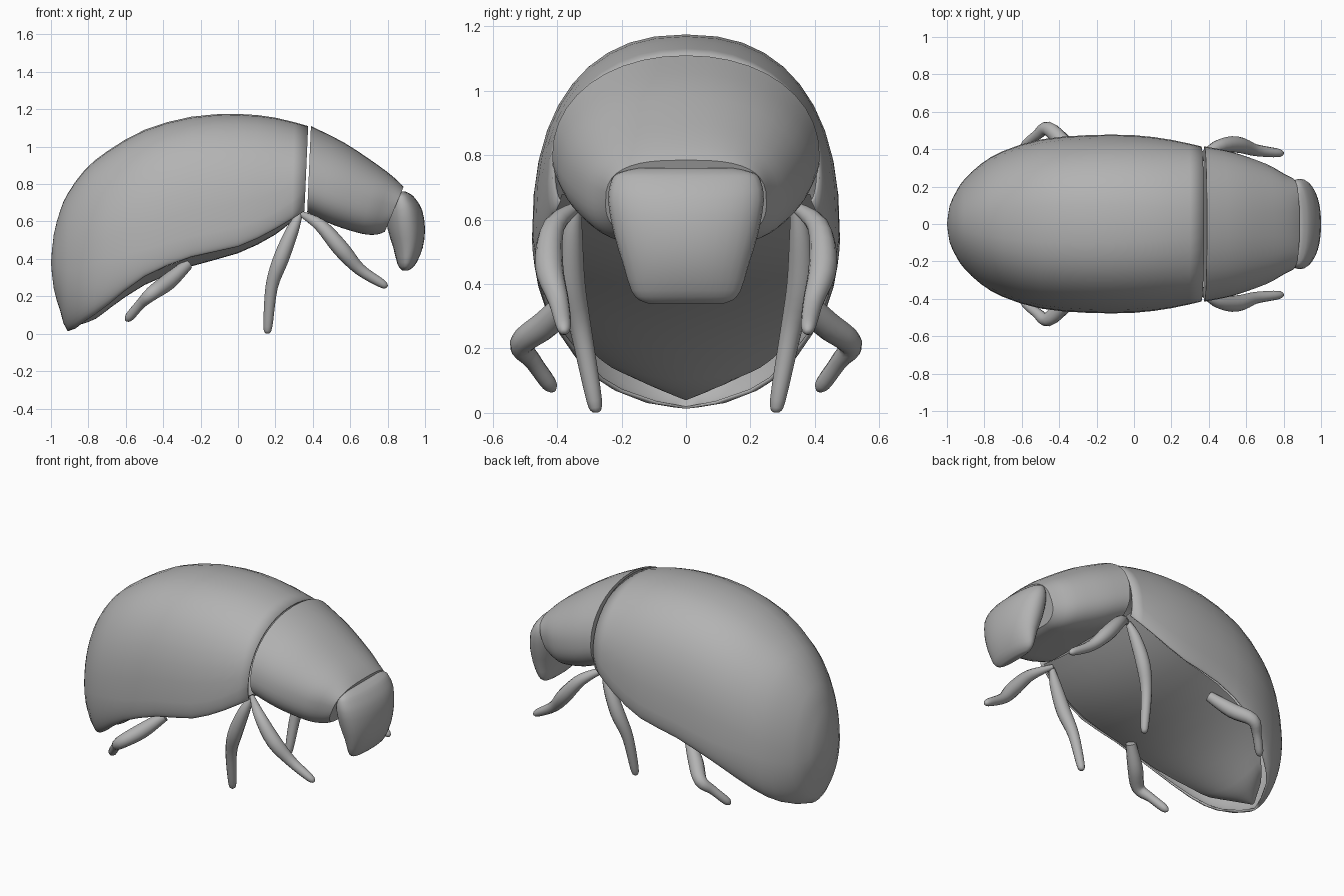
import bpy, bmesh, math
from mathutils import Vector

if "Cube" in bpy.data.objects:
    bpy.data.objects.remove(bpy.data.objects["Cube"])

mat = bpy.data.materials.new("plain grey")
mat.diffuse_color = (0.45, 0.45, 0.45, 1)
mat.use_nodes = True
mat.node_tree.nodes["Principled BSDF"].inputs["Base Color"].default_value = mat.diffuse_color


def finish(ob, angle=40):
    ob.data.materials.clear()
    ob.data.materials.append(mat)
    bpy.ops.object.select_all(action='DESELECT')
    ob.select_set(True)
    bpy.context.view_layer.objects.active = ob
    bpy.ops.object.shade_smooth_by_angle(angle=math.radians(angle))


def loft(name, rings, closed=False, caps=(False, False), angle=40):
    """Skin a list of equal-length point rings."""
    bm = bmesh.new()
    vs = [[bm.verts.new(p) for p in r] for r in rings]
    n = len(vs[0])
    for a, b in zip(vs, vs[1:]):
        for i in range(n if closed else n - 1):
            j = (i + 1) % n
            bm.faces.new((a[i], a[j], b[j], b[i]))
    for cap, r in zip(caps, (vs[0], vs[-1])):
        if cap:
            bm.faces.new(r)
    bmesh.ops.remove_doubles(bm, verts=bm.verts, dist=0.0005)
    bmesh.ops.recalc_face_normals(bm, faces=bm.faces)
    me = bpy.data.meshes.new(name)
    bm.to_mesh(me)
    bm.free()
    ob = bpy.data.objects.new(name, me)
    bpy.context.collection.objects.link(ob)
    finish(ob, angle)
    return ob


def arch(xt, xb, zt, w, zm, zb, yr, e, low=2.0, n=10):
    """Arched section: top zt, widest w at height zm, ending at (yr, zb)."""
    half = []
    if xt < -0.905:
        yr = 0  # the tail is closed underneath
    for i in range(n + 1):
        t = math.pi / 2 * i / n
        half.append((w * math.sin(t) ** (2 / e), zm + (zt - zm) * max(0, math.cos(t)) ** (2 / e)))
    for i in range(1, n + 1):
        t = math.pi / 2 * i / n
        half.append((yr + (w - yr) * max(0, math.cos(t)) ** (2 / low),
                     zm - (zm - zb) * math.sin(t) ** (2 / low)))
    pts = [(-y, z) for y, z in reversed(half[1:])] + half
    return [(xt + (xb - xt) * (zt - z) / (zt - zb), y, z) for y, z in pts]


def smooth_rows(rows, steps=3):
    """Catmull-Rom interpolation of the section table."""
    out = []
    for k in range(len(rows) - 1):
        p0, p1, p2, p3 = (rows[min(max(k + d, 0), len(rows) - 1)] for d in (-1, 0, 1, 2))
        for s in range(steps):
            t = s / steps
            out.append([0.5 * (2 * b + (c - a) * t + (2 * a - 5 * b + 4 * c - d) * t * t
                               + (3 * b - a - 3 * c + d) * t ** 3)
                        for a, b, c, d in zip(p0, p1, p2, p3)])
    return out + [list(rows[-1])]


# wing case: x top, x bottom, top z, half width, widest z, rim z, rim y, squareness
shell_rows = [
    (-1.0, -1.0, .38, .0001, .3799, .3798, 0, 2),
    (-.985, -.985, .53, .10, .37, .24, 0, 2),
    (-.95, -.95, .66, .175, .35, .12, 0, 2),
    (-.91, -.91, .75, .235, .34, .013, 0, 2.1),
    (-.82, -.82, .875, .32, .36, .065, .20, 2.2),
    (-.70, -.70, .975, .39, .40, .15, .31, 2.3),
    (-.50, -.50, 1.09, .452, .45, .305, .42, 2.4),
    (-.25, -.25, 1.16, .475, .52, .41, .45, 2.4),
    (0, 0, 1.175, .475, .57, .465, .45, 2.35),
    (.20, .20, 1.155, .45, .65, .56, .43, 2.25),
    (.375, .355, 1.11, .415, .76, .655, .39, 2.1)]
shell = loft("wing_case", [arch(*r) for r in smooth_rows(shell_rows, 2)])
solid = shell.modifiers.new("thickness", 'SOLIDIFY')
solid.thickness = 0.01
solid.offset = -1

# belly: x, edge z, half width, bulge
belly_rows = [(.35, .68, .385, .03), (.2, .57, .42, .04), (0, .475, .44, .045),
              (-.25, .41, .44, .05), (-.5, .31, .405, .05), (-.68, .2, .30, .06),
              (-.76, .14, .23, .06), (-.84, .11, .13, .06), (-.89, .08, .03, .04)]
loft("belly", [[(x, w * v / 8, z - b * (1 - (v / 8) ** 2)) for v in range(-8, 9)]
               for x, z, w, b in smooth_rows(belly_rows, 2)])

# thorax collar, leaning forward at the top
thorax_rows = [
    (.39, .37, 1.11, .415, .80, .65, .25, 2.1),
    (.57, .50, 1.02, .385, .74, .585, .20, 2.15),
    (.75, .66, .90, .325, .68, .535, .16, 2.3),
    (.84, .74, .83, .275, .655, .53, .14, 2.6),
    (.885, .785, .785, .25, .65, .545, .13, 2.9)]
loft("thorax", [arch(*r, low=2.3) for r in smooth_rows(thorax_rows)],
     closed=True, caps=(True, True))


# head: z, back x, front x, half width
def slab(z, xa, xb, w, n=32, e=2.2):
    c, s = (xa + xb) / 2, (xb - xa) / 2
    ring = []
    for i in range(n):
        a = 2 * math.pi * i / n
        ca, sa = math.cos(a), math.sin(a)
        ring.append((c + s * math.copysign(abs(ca) ** (2 / e), ca),
                     w * math.copysign(abs(sa) ** (2 / e), sa), z))
    return ring


head_rows = [(.338, .88, .91, .11), (.35, .865, .93, .145), (.38, .85, .955, .17),
             (.46, .83, .988, .195), (.56, .80, 1.0, .225), (.66, .79, .985, .242),
             (.72, .80, .95, .232), (.745, .82, .925, .21), (.76, .84, .895, .15)]
loft("head", [slab(*r) for r in smooth_rows(head_rows, 2)], closed=True, caps=(True, True), angle=60)


# legs: x, y, z, radius along each path, built on both sides
legs = {
    "front_leg": [(.33, .33, .645, .014), (.44, .41, .58, .034), (.55, .425, .455, .044),
                  (.65, .395, .345, .032), (.77, .38, .268, .023), (.797, .38, .25, .008)],
    "middle_leg": [(.33, .34, .64, .016), (.29, .355, .55, .034), (.23, .355, .40, .042),
                   (.18, .325, .25, .033), (.16, .285, .04, .024), (.157, .28, .002, .01)],
    "rear_leg": [(-.27, .35, .37, .03), (-.37, .43, .28, .044), (-.46, .51, .215, .038),
                 (-.52, .475, .16, .027), (-.58, .425, .09, .024), (-.597, .41, .07, .008)]}
for name, path in legs.items():
    rows = smooth_rows(path, 4)
    for side, label in ((1, "left"), (-1, "right")):
        pts = [Vector((x, y * side, z)) for x, y, z, r in rows]
        rings = []
        for i, p in enumerate(pts):
            d = (pts[min(i + 1, len(pts) - 1)] - pts[max(i - 1, 0)]).normalized()
            u = d.cross(Vector((0, 1, 0))).normalized()
            v = d.cross(u)
            rings.append([p + rows[i][3] * (u * math.cos(a) + v * math.sin(a))
                          for a in (2 * math.pi * k / 12 for k in range(12))])
        loft(label + "_" + name, rings, closed=True, caps=(True, True), angle=60)
